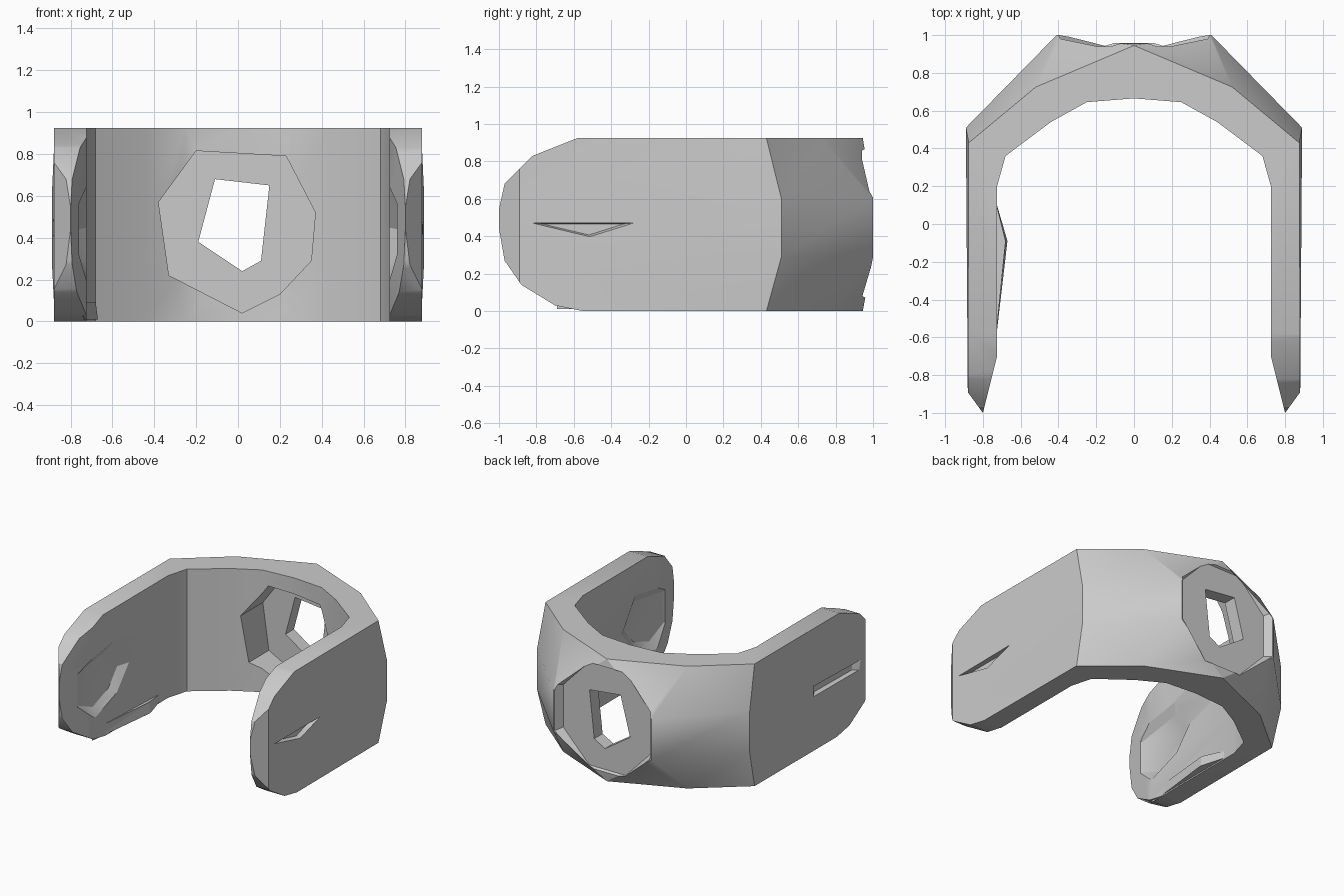
import bpy, bmesh, math

cube = bpy.data.objects.get("Cube")
if cube:
    bpy.data.objects.remove(cube, do_unlink=True)

grey = bpy.data.materials.new("plain_grey")
grey.use_nodes = True
grey.diffuse_color = (0.6, 0.6, 0.6, 1)
grey.node_tree.nodes["Principled BSDF"].inputs["Base Color"].default_value = (0.6, 0.6, 0.6, 1)


def loft(name, sections):
    """Closed solid through matching rings of 3D points."""
    bm = bmesh.new()
    rings = [[bm.verts.new(p) for p in ring] for ring in sections]
    for a, b in zip(rings, rings[1:]):
        for i in range(len(a)):
            j = (i + 1) % len(a)
            bm.faces.new((a[i], a[j], b[j], b[i]))
    bmesh.ops.triangulate(bm, faces=bm.faces[:])
    bm.faces.new(rings[0])
    bm.faces.new(rings[-1])
    bmesh.ops.recalc_face_normals(bm, faces=bm.faces[:])
    mesh = bpy.data.meshes.new(name)
    bm.to_mesh(mesh)
    bm.free()
    mesh.materials.append(grey)
    obj = bpy.data.objects.new(name, mesh)
    bpy.context.collection.objects.link(obj)
    return obj


def boolean(target, cutter, operation):
    """Apply a boolean and discard the cutter."""
    cutter.hide_render = True
    mod = target.modifiers.new("cut", 'BOOLEAN')
    mod.operation, mod.solver, mod.object = operation, 'EXACT', cutter
    with bpy.context.temp_override(object=target, active_object=target):
        bpy.ops.object.modifier_apply(modifier=mod.name)
    bpy.data.objects.remove(cutter, do_unlink=True)


def along_x(pts, x):
    return [(x, y, z) for y, z in pts]


def along_y(pts, y):
    return [(x, y, z) for x, z in pts]


def scaled(pts, s):
    cu = sum(p[0] for p in pts) / len(pts)
    cv = sum(p[1] for p in pts) / len(pts)
    return [(cu + (u - cu) * s, cv + (v - cv) * s) for u, v in pts]


# U-shaped body: rim profile at top and bottom, fuller profile at mid height
inner = [(0.725, -0.70), (0.725, 0.2), (0.68, 0.36), (0.44, 0.54), (0.25, 0.645)]
tip = [(0.88, -0.89), (0.80, -1.0)]
rim = [(0, 0.945), (0.52, 0.725), (0.875, 0.43)]
belly = [(0, 1.0), (0.41, 1.0), (0.89, 0.51)]


def u_ring(outer, z):
    half = outer + tip + inner
    mirrored = [(-x, y) for x, y in reversed(half[1:])]
    return [(x, y, z) for x, y in half + [(0, 0.665)] + mirrored]


body = loft("cuff_body", [u_ring(rim, 0), u_ring(belly, 0.29),
                          u_ring(belly, 0.6), u_ring(rim, 0.925)])

# Rounded arm ends
side = [(1.2, -0.1), (1.2, 1.1), (-0.3, 1.1), (-0.58, 0.925), (-0.82, 0.83),
        (-0.97, 0.68), (-1.01, 0.5), (-0.97, 0.27), (-0.88, 0.14),
        (-0.7, 0.03), (-0.55, 0), (-0.4, -0.1)]
boolean(body, loft("end_trim", [along_x(side, -1.1), along_x(side, 1.1)]), 'INTERSECT')

# Octagonal recess on the back
octagon = [(0.4 * math.cos(a), 0.47 + 0.42 * math.sin(a))
           for a in (math.radians(22.5 + 45 * i) for i in range(8))]
boolean(body, loft("back_recess", [along_y(octagon, 0.94),
                                   along_y(scaled(octagon, 1.15), 1.05)]), 'DIFFERENCE')

# Round pocket inside the back wall, with a through hole
pocket = [(-0.2, 0.815), (0.23, 0.79), (0.37, 0.52), (0.35, 0.29),
          (0.2, 0.13), (0.02, 0.04), (-0.33, 0.22), (-0.38, 0.57)]
boolean(body, loft("inner_pocket", [along_y(pocket, 0.4), along_y(pocket, 0.84)]), 'DIFFERENCE')
hole = [(-0.11, 0.68), (0.15, 0.65), (0.11, 0.29), (0.02, 0.24), (-0.19, 0.38)]
boolean(body, loft("back_hole", [along_y(hole, 0.7), along_y(hole, 1.2)]), 'DIFFERENCE')

# Shallow scoops inside the arm ends, and slots along their outsides
scoop = [(-0.42, 0.70), (-0.25, 0.45), (-0.4, 0.27), (-0.67, 0.17), (-0.92, 0.28), (-0.92, 0.62)]
slots = {1: [(-0.87, 0.475), (-0.24, 0.475), (-0.51, 0.39)],
         -1: [(-0.88, 0.48), (-0.22, 0.5), (-0.22, 0.41), (-0.86, 0.4)]}
for s, slot in slots.items():
    boolean(body, loft("arm_scoop", [along_x(scaled(scoop, 1.1), s * 0.70),
                                     along_x(scaled(scoop, 0.7), s * 0.765)]), 'DIFFERENCE')
    boolean(body, loft("arm_slot", [along_x(scaled(slot, 1.05), s * 0.92),
                                    along_x(scaled(slot, 0.7), s * 0.85)]), 'DIFFERENCE')

# Small ridge low on the inside of the right arm
loft("inner_ridge", [[(-0.74, -0.69, 0.01), (-0.67, -0.09, 0.01), (-0.74, 0.15, 0.01)],
                     [(-0.74, -0.69, 0.09), (-0.68, -0.09, 0.09), (-0.74, 0.15, 0.06)]])

# Crisp edges with softly shaded curves
bpy.context.view_layer.update()
bpy.ops.object.select_all(action='DESELECT')
body.select_set(True)
bpy.context.view_layer.objects.active = body
bpy.ops.object.shade_smooth_by_angle(angle=math.radians(30))
